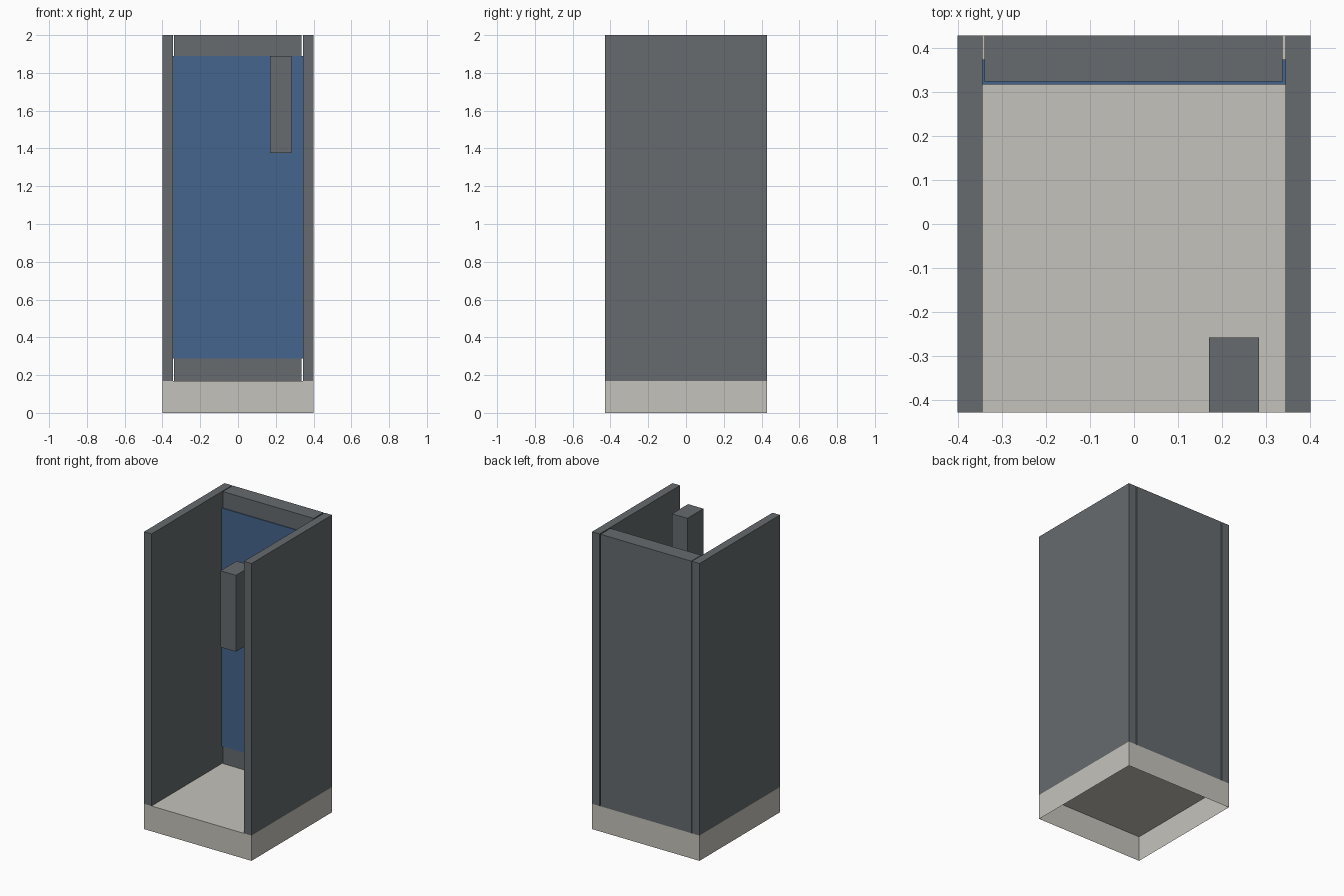
import bpy
import bmesh
from mathutils import Vector

if "Cube" in bpy.data.objects:
    bpy.data.objects.remove(bpy.data.objects["Cube"])


def material(name, rgb):
    m = bpy.data.materials.new(name)
    m.diffuse_color = (*rgb, 1.0)
    m.use_nodes = True
    m.node_tree.nodes["Principled BSDF"].inputs["Base Color"].default_value = m.diffuse_color
    return m


GREY = material("slate grey", (0.133, 0.147, 0.157))
STONE = material("pale stone", (0.56, 0.545, 0.50))
BLUE = material("blue panel", (0.060, 0.130, 0.270))


def box(name, lo, hi, mat, open_bottom=False):
    """Axis-aligned box between two corners, optionally without its underside."""
    lo, hi = Vector(lo), Vector(hi)
    bm = bmesh.new()
    bmesh.ops.create_cube(bm, size=1.0)
    for v in bm.verts:
        v.co = Vector([lo[i] + (v.co[i] + 0.5) * (hi[i] - lo[i]) for i in range(3)])
    bm.normal_update()
    if open_bottom:
        under = [f for f in bm.faces if f.normal.z < -0.9]
        bmesh.ops.delete(bm, geom=under, context='FACES_ONLY')
    mesh = bpy.data.meshes.new(name)
    bm.to_mesh(mesh)
    bm.free()
    mesh.materials.append(mat)
    obj = bpy.data.objects.new(name, mesh)
    bpy.context.collection.objects.link(obj)
    return obj


W, D, H = 0.40, 0.428, 2.0   # half width, half depth, height
FLOOR = 0.17                 # top of the base
INNER = 0.344                # inner face of the side walls

# hollow base, open underneath
box("base", (-W, -D, 0), (W, D, FLOOR), STONE, open_bottom=True)

# side walls
box("left_wall", (-W, -D, FLOOR), (-INNER, D, H), GREY)
box("right_wall", (INNER, -D, FLOOR), (W, D, H), GREY)

# back wall, with a narrow gap to each side wall
box("back_wall", (-0.339, 0.323, FLOOR), (0.337, D, H), GREY)

# blue panel set through the back wall and the gaps
box("back_panel", (-INNER, 0.317, 0.288), (INNER, 0.373, 1.89), BLUE)

# hanging block near the front
box("hanging_block", (0.17, -D, 1.376), (0.284, -0.257, 1.89), GREY)
